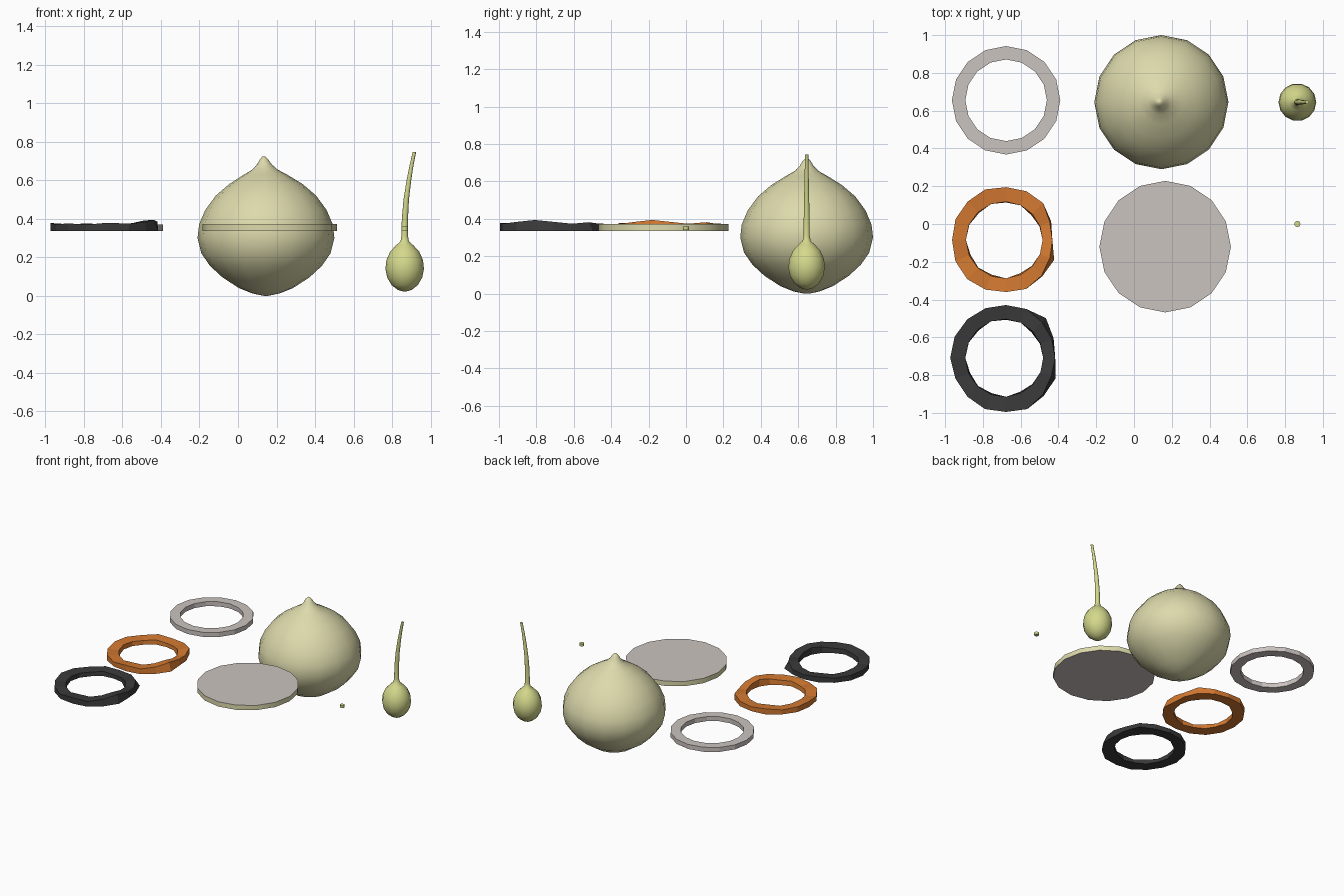
import bpy, math

if "Cube" in bpy.data.objects:
    bpy.data.objects.remove(bpy.data.objects["Cube"])

def material(name, r, g, b):
    m = bpy.data.materials.new(name)
    m.diffuse_color = (r, g, b, 1)
    m.use_nodes = True
    m.node_tree.nodes["Principled BSDF"].inputs["Base Color"].default_value = m.diffuse_color
    return m

SKIN = material("onion_skin", 0.72, 0.70, 0.41)
FLESH = material("onion_flesh", 0.60, 0.55, 0.53)
FRIED = material("fried_orange", 0.65, 0.19, 0.03)
BURNT = material("burnt_black", 0.042, 0.042, 0.042)
SPROUT = material("sprout_green", 0.66, 0.69, 0.26)

def make(name, verts, faces, loc, mats, smooth=None):
    me = bpy.data.meshes.new(name)
    me.from_pydata(verts, [], faces)
    ob = bpy.data.objects.new(name, me)
    bpy.context.collection.objects.link(ob)
    ob.location = loc
    for m in mats:
        me.materials.append(m)
    if smooth:
        bpy.ops.object.select_all(action='DESELECT')
        ob.select_set(True)
        bpy.context.view_layer.objects.active = ob
        bpy.ops.object.shade_smooth_by_angle(angle=math.radians(smooth))
    return ob

def lathe(name, rows, n, loc, mats, smooth=None):
    """Stack of rings (radius, z, x offset) closed by end caps."""
    verts, faces = [], []
    for r, z, dx in rows:
        for i in range(n):
            a = 2 * math.pi * i / n
            verts.append((dx + r * math.cos(a), r * math.sin(a), z))
    for k in range(len(rows) - 1):
        for i in range(n):
            j = (i + 1) % n
            faces.append((k*n + i, k*n + j, k*n + n + j, k*n + n + i))
    faces.append(tuple(reversed(range(n))))
    faces.append(tuple(range((len(rows) - 1) * n, len(rows) * n)))
    return make(name, verts, faces, loc, mats, smooth)

def ring(name, section, loc, mat, n=16):
    """section(i) gives the four (radius, z) corners of the cross-section."""
    verts, faces = [], []
    for i in range(n):
        a = 2 * math.pi * i / n
        for r, z in section(i):
            verts.append((r * math.cos(a), r * math.sin(a), z))
    for i in range(n):
        j = (i + 1) % n
        for k in range(4):
            m = (k + 1) % 4
            faces.append((4*i + k, 4*j + k, 4*j + m, 4*i + m))
    return make(name, verts, faces, loc, [mat])

# whole onion
lathe("whole_onion", [
    (0.012, 0.0, 0), (0.07, 0.012, 0), (0.14, 0.04, 0), (0.225, 0.095, 0),
    (0.29, 0.155, 0), (0.335, 0.22, 0), (0.355, 0.30, 0), (0.347, 0.37, 0),
    (0.315, 0.445, 0), (0.26, 0.52, 0), (0.19, 0.58, 0), (0.115, 0.627, -0.002),
    (0.065, 0.655, -0.005), (0.037, 0.683, -0.008), (0.022, 0.708, -0.01),
    (0.006, 0.724, -0.011)], 16, (0.145, 0.645, 0), [SKIN], 60)

# cut slice: flesh caps with a skin rim
disc = lathe("onion_slice", [(0.348, 0.336, 0), (0.348, 0.372, 0)], 16,
             (0.165, -0.12, 0), [SKIN, FLESH], 40)
for p in disc.data.polygons:
    p.material_index = 1 if abs(p.normal.z) > 0.5 else 0

# raw ring
ring("raw_ring", lambda i: [(0.287, 0.336), (0.287, 0.37), (0.216, 0.37), (0.216, 0.336)],
     (-0.677, 0.655, 0), FLESH)

# lumpy cooked rings: outer radii counter-clockwise from +x, plus bulges low on the rim
fried_r = [.245, .25, .277, .28, .28, .29, .288, .29, .286, .291, .292, .284, .275, .28, .266, .25]
burnt_r = [.26, .262, .268, .28, .28, .285, .29, .295, .296, .29, .29, .293, .286, .293, .275, .258]
tops = [.384, .374, .382, .372, .368, .376, .369, .374, .377, .370, .376, .369, .379, .374, .384, .394]
inset = [0, .004, .012, 0, .006, 0, .01, .002, 0, .012, .004, .012, 0, .012, .004, 0]

def lumpy(radii, bulge, inner):
    def section(i):
        ri = inner - 0.01 * math.cos(2 * math.pi * i / 16)
        return [(radii[i] + bulge.get(i, 0), 0.335), (radii[i], tops[i]),
                (ri, tops[i] - 0.005), (ri - inset[i] * 0.7, 0.336)]
    return section

ring("fried_ring", lumpy(fried_r, {15: .025, 1: .008, 14: .005}, 0.203),
     (-0.677, -0.085, 0), FRIED)
ring("burnt_ring", lumpy(burnt_r, {15: .025, 2: .03, 1: .01, 14: .008}, 0.206),
     (-0.677, -0.709, 0), BURNT)

# sprout: bulb running into a bent tapering stem
lathe("sprout", [
    (0.006, 0.022, 0), (0.035, 0.03, 0), (0.068, 0.055, 0), (0.091, 0.095, 0),
    (0.1, 0.14, 0), (0.095, 0.185, 0), (0.075, 0.23, 0), (0.045, 0.262, 0),
    (0.022, 0.282, 0), (0.017, 0.31, 0), (0.016, 0.40, 0.001), (0.014, 0.50, 0.008),
    (0.012, 0.60, 0.022), (0.010, 0.68, 0.036), (0.009, 0.745, 0.050)],
    14, (0.865, 0.645, 0), [SPROUT], 60)

# tiny stem slice
lathe("stem_slice", [(0.016, 0.34, 0), (0.016, 0.359, 0)], 12,
      (0.865, 0.0, 0), [SPROUT], 40)
